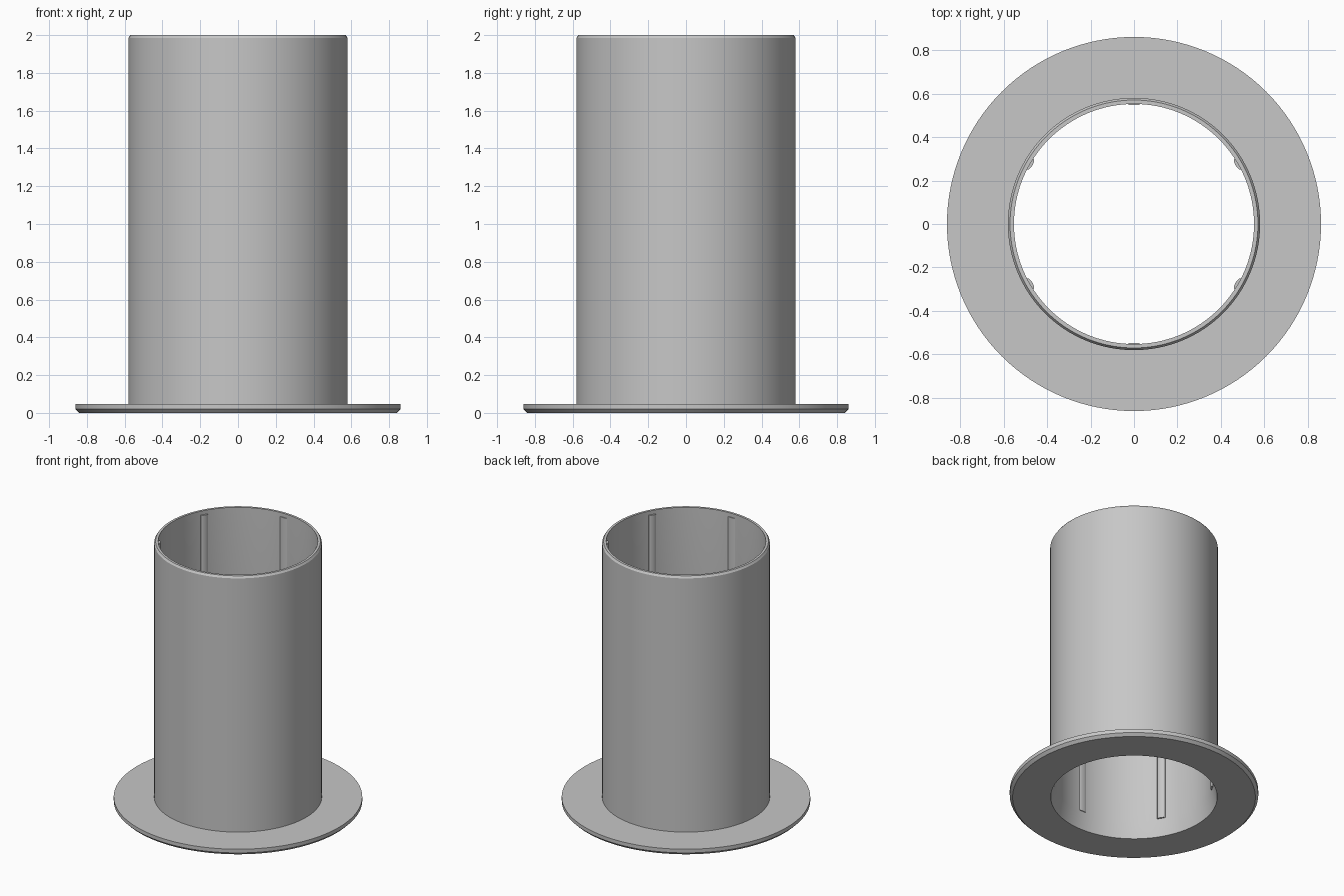
import bpy
import bmesh
import math

cube = bpy.data.objects.get("Cube")
if cube:
    bpy.data.objects.remove(cube, do_unlink=True)

grey = bpy.data.materials.new("light grey")
grey.use_nodes = True
COLOUR = (0.57, 0.57, 0.57, 1)
grey.diffuse_color = COLOUR
grey.node_tree.nodes["Principled BSDF"].inputs["Base Color"].default_value = COLOUR


def finish(name, bm):
    bmesh.ops.recalc_face_normals(bm, faces=bm.faces)
    mesh = bpy.data.meshes.new(name)
    bm.to_mesh(mesh)
    bm.free()
    mesh.materials.append(grey)
    obj = bpy.data.objects.new(name, mesh)
    bpy.context.collection.objects.link(obj)
    bpy.ops.object.select_all(action="DESELECT")
    obj.select_set(True)
    bpy.context.view_layer.objects.active = obj
    bpy.ops.object.shade_smooth_by_angle(angle=math.radians(25))
    return obj


def lathe(name, profile, steps=128):
    """Spin a closed (radius, height) profile around the z axis."""
    bm = bmesh.new()
    verts = [bm.verts.new((r, 0, z)) for r, z in profile]
    edges = [bm.edges.new((v, verts[(i + 1) % len(verts)])) for i, v in enumerate(verts)]
    bmesh.ops.spin(bm, geom=verts + edges, cent=(0, 0, 0), axis=(0, 0, 1),
                   angle=math.tau, steps=steps, use_merge=True)
    bmesh.ops.remove_doubles(bm, verts=bm.verts, dist=1e-5)
    return finish(name, bm)


# Flanged sleeve: chamfered flange and rim, bore with a tapered lead-in
lathe("flanged_sleeve", [
    (0.576, 0), (0.84, 0), (0.86, 0.02), (0.86, 0.048), (0.58, 0.048),
    (0.58, 1.985), (0.57, 2), (0.552, 2), (0.552, 0.12),
])

# Slim rounded ribs on the bore wall, shallower on the front and back
BORE, HALF_WIDTH, BOTTOM, TOP = 0.552, 0.03, 0.13, 1.97
for i in range(6):
    angle = math.radians(30 + 60 * i)
    depth = 0.006 if i % 3 == 1 else 0.013
    bm = bmesh.new()
    outline = [(BORE + 0.008, -HALF_WIDTH), (BORE + 0.008, HALF_WIDTH)]
    for k in range(9):
        t = math.pi * k / 8
        outline.append((BORE - depth * math.sin(t), HALF_WIDTH * math.cos(t)))
    c, s = math.cos(angle), math.sin(angle)
    base = bm.faces.new([bm.verts.new((r * c - w * s, r * s + w * c, BOTTOM))
                         for r, w in outline])
    top = bmesh.ops.extrude_face_region(bm, geom=[base])["geom"]
    bmesh.ops.translate(bm, vec=(0, 0, TOP - BOTTOM),
                        verts=[v for v in top if isinstance(v, bmesh.types.BMVert)])
    finish(f"inner_rib_{i + 1}", bm)
